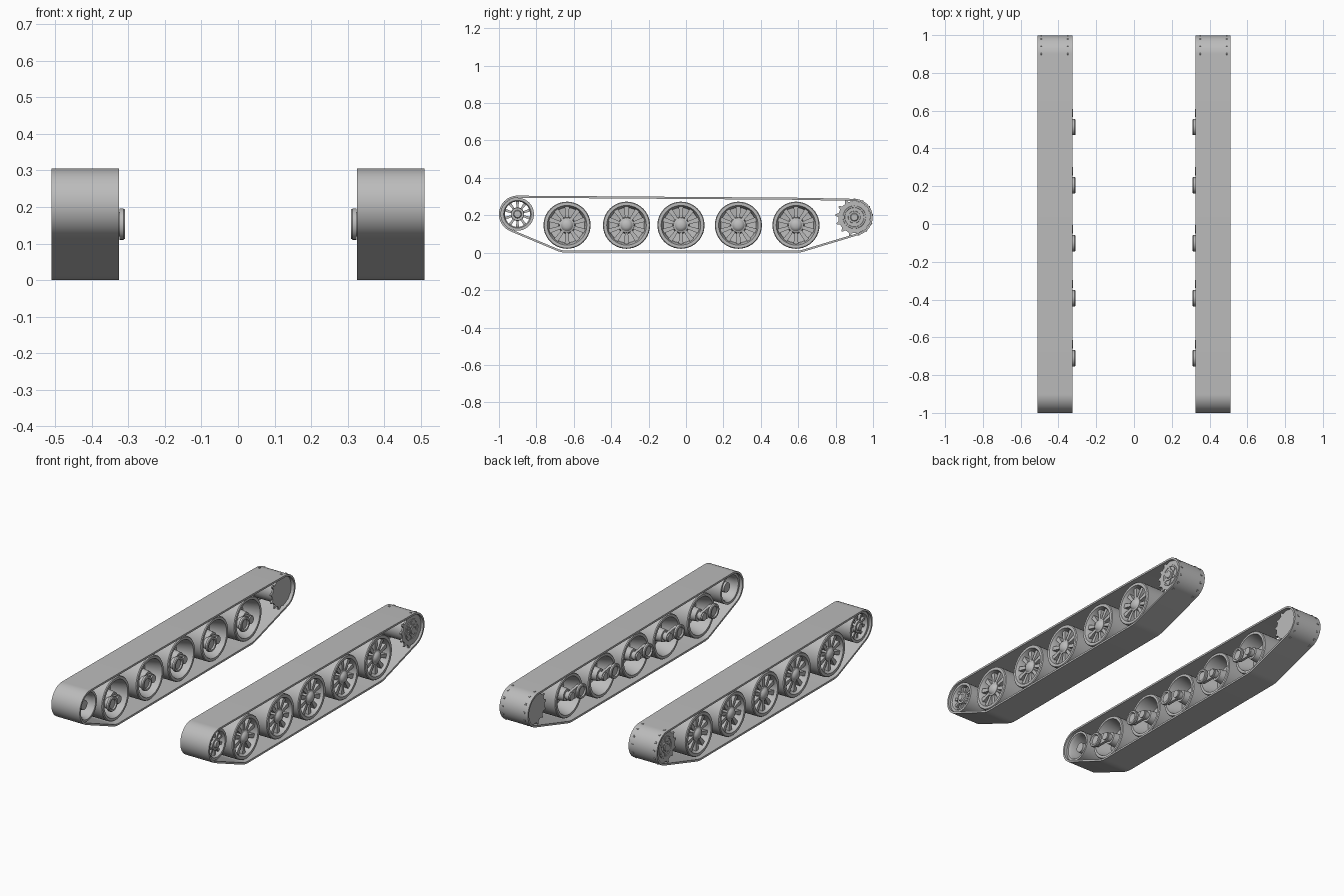
import bpy, bmesh
from math import sin, cos, pi, radians
from mathutils import Vector
from mathutils.geometry import convex_hull_2d

if "Cube" in bpy.data.objects:
    bpy.data.objects.remove(bpy.data.objects["Cube"])

grey = bpy.data.materials.new("steel_grey")
grey.use_nodes = True
grey.diffuse_color = (0.5, 0.5, 0.5, 1)
grey.node_tree.nodes["Principled BSDF"].inputs["Base Color"].default_value = (0.5, 0.5, 0.5, 1)


def finish(name, bm, angle=32):
    """Turn a bmesh into a smooth-shaded part mirrored to the other side."""
    bmesh.ops.remove_doubles(bm, verts=bm.verts, dist=1e-5)
    bmesh.ops.recalc_face_normals(bm, faces=bm.faces)
    mesh = bpy.data.meshes.new(name)
    bm.to_mesh(mesh)
    bm.free()
    ob = bpy.data.objects.new(name, mesh)
    bpy.context.collection.objects.link(ob)
    mesh.materials.append(grey)
    bpy.ops.object.select_all(action='DESELECT')
    ob.select_set(True)
    bpy.context.view_layer.objects.active = ob
    bpy.ops.object.shade_smooth_by_angle(angle=radians(angle))
    ob.modifiers.new("other_side", 'MIRROR').use_mirror_merge = False


def circle(y, z, r, n=48, start=0.0):
    return [Vector((y + r * cos(start + 2 * pi * i / n), z + r * sin(start + 2 * pi * i / n)))
            for i in range(n)]


def hull(points):
    return [points[i] for i in convex_hull_2d(points)]


def lathe(bm, profile, y, z, n=40, closed=False):
    """Revolve (x, radius) points around a sideways axle."""
    rings = [[bm.verts.new((x, p.x, p.y)) for p in circle(y, z, max(r, 1e-7), n)]
             for x, r in profile]
    pairs = list(zip(rings, rings[1:])) + ([(rings[-1], rings[0])] if closed else [])
    for a, b in pairs:
        for i in range(n):
            j = (i + 1) % n
            bm.faces.new((a[i], a[j], b[j], b[i]))


def prism(bm, outline, x0, x1):
    """Extrude a (y, z) outline along the axle."""
    a, b = [[bm.verts.new((x, p.x, p.y)) for p in outline] for x in (x0, x1)]
    bm.faces.new(a)
    bm.faces.new(b[::-1])
    for i in range(len(a)):
        j = (i + 1) % len(a)
        bm.faces.new((a[i], a[j], b[j], b[i]))


def spokes(bm, y, z, count, r0, r1, w0, w1, x0, x1):
    for k in range(count):
        t = 2 * pi * (k + 0.5) / count
        d, s, c = Vector((cos(t), sin(t))), Vector((-sin(t), cos(t))), Vector((y, z))
        prism(bm, [c + d * r0 - s * w0, c + d * r1 - s * w1,
                   c + d * r1 + s * w1, c + d * r0 + s * w0], x0, x1)


WHEELS = [-0.636, -0.318, -0.027, 0.28, 0.588]
WHEEL_Z = 0.147
IDLER = (-0.901, 0.206)
SPROCKET = (0.9, 0.19)

# Track belt: a band wrapped around all the wheels
bm = bmesh.new()
loops = []
for inset in (0, 0.011):
    pts = circle(*IDLER, 0.099 - inset, 64) + circle(*SPROCKET, 0.098 - inset, 64)
    for y in (WHEELS[0], WHEELS[-1]):
        pts += circle(y, WHEEL_Z, WHEEL_Z - inset, 96)
    loops.append(hull(pts))
for x in (0.326, 0.51):
    edges = []
    for loop in loops:
        vs = [bm.verts.new((x, p.x, p.y)) for p in loop]
        edges += [bm.edges.new((vs[i], vs[i - 1])) for i in range(len(vs))]
    bmesh.ops.triangle_fill(bm, edges=edges, use_beauty=True)
for loop in loops:
    for i, q in enumerate(loop):
        p = loop[i - 1]
        bm.faces.new([bm.verts.new(v) for v in ((0.326, *p), (0.326, *q), (0.51, *q), (0.51, *p))])
finish("track_belt", bm)

# Road wheels: dished wheel with a heavy rim, spokes and a domed hub
RIM = [(0.36, 0), (0.36, 0.034), (0.43, 0.042), (0.44, 0.085), (0.345, 0.108),
       (0.345, 0.122), (0.35, 0.126), (0.495, 0.126), (0.5, 0.122), (0.5, 0.106),
       (0.487, 0.1), (0.455, 0.094), (0.45, 0.045), (0.487, 0.04), (0.49, 0.032),
       (0.498, 0.026), (0.503, 0.015), (0.505, 0)]
for k, y in enumerate(WHEELS):
    bm = bmesh.new()
    lathe(bm, RIM, y, WHEEL_Z)
    spokes(bm, y, WHEEL_Z, 10, 0.036, 0.102, 0.008, 0.013, 0.45, 0.484)
    finish(f"road_wheel_{k + 1}", bm)

    # Swing arm with its axle and pivot
    py, pz = y - 0.075, 0.153
    bm = bmesh.new()
    prism(bm, hull(circle(y, WHEEL_Z, 0.026, 24) + circle(py, pz, 0.032, 24)), 0.332, 0.348)
    lathe(bm, [(0.324, 0), (0.324, 0.022), (0.37, 0.022), (0.37, 0)], y, WHEEL_Z, 24)
    lathe(bm, [(0.318, 0), (0.318, 0.026), (0.31, 0.03), (0.31, 0.04), (0.314, 0.043),
               (0.325, 0.043), (0.325, 0.034), (0.34, 0.034), (0.34, 0)], py, pz, 28)
    finish(f"swing_arm_{k + 1}", bm)

# Front idler: open spoked wheel
bm = bmesh.new()
lathe(bm, [(0.345, 0.076), (0.345, 0.088), (0.495, 0.088), (0.495, 0.074),
           (0.485, 0.068), (0.36, 0.068)], *IDLER, closed=True)
lathe(bm, [(0.365, 0), (0.365, 0.028), (0.475, 0.036), (0.49, 0.034), (0.49, 0.022),
           (0.5, 0.018), (0.502, 0)], *IDLER, n=32)
spokes(bm, *IDLER, 10, 0.03, 0.072, 0.005, 0.008, 0.44, 0.48)
finish("front_idler", bm)

# Rear sprocket: two toothed rings on a drum, tooth tips showing through the belt
TEETH = 13
step = 2 * pi / TEETH
bm = bmesh.new()
for x in (0.346, 0.486):
    outline = []
    for k in range(TEETH):
        for part, r in ((-0.25, 0.086), (-0.08, 0.1012), (0.08, 0.1012), (0.25, 0.086)):
            t = pi / 2 + (k + part) * step
            outline.append(Vector(SPROCKET) + r * Vector((cos(t), sin(t))))
    prism(bm, outline, x, x + 0.01)
lathe(bm, [(0.354, 0.07), (0.49, 0.07)], *SPROCKET)
lathe(bm, [(0.494, 0.062), (0.499, 0.06), (0.499, 0.052), (0.494, 0.05)], *SPROCKET)
lathe(bm, [(0.494, 0.034), (0.502, 0.032), (0.502, 0.022), (0.506, 0.018), (0.506, 0)], *SPROCKET, n=24)
spokes(bm, *SPROCKET, 6, 0.03, 0.05, 0.01, 0.006, 0.494, 0.5)
finish("rear_sprocket", bm)
